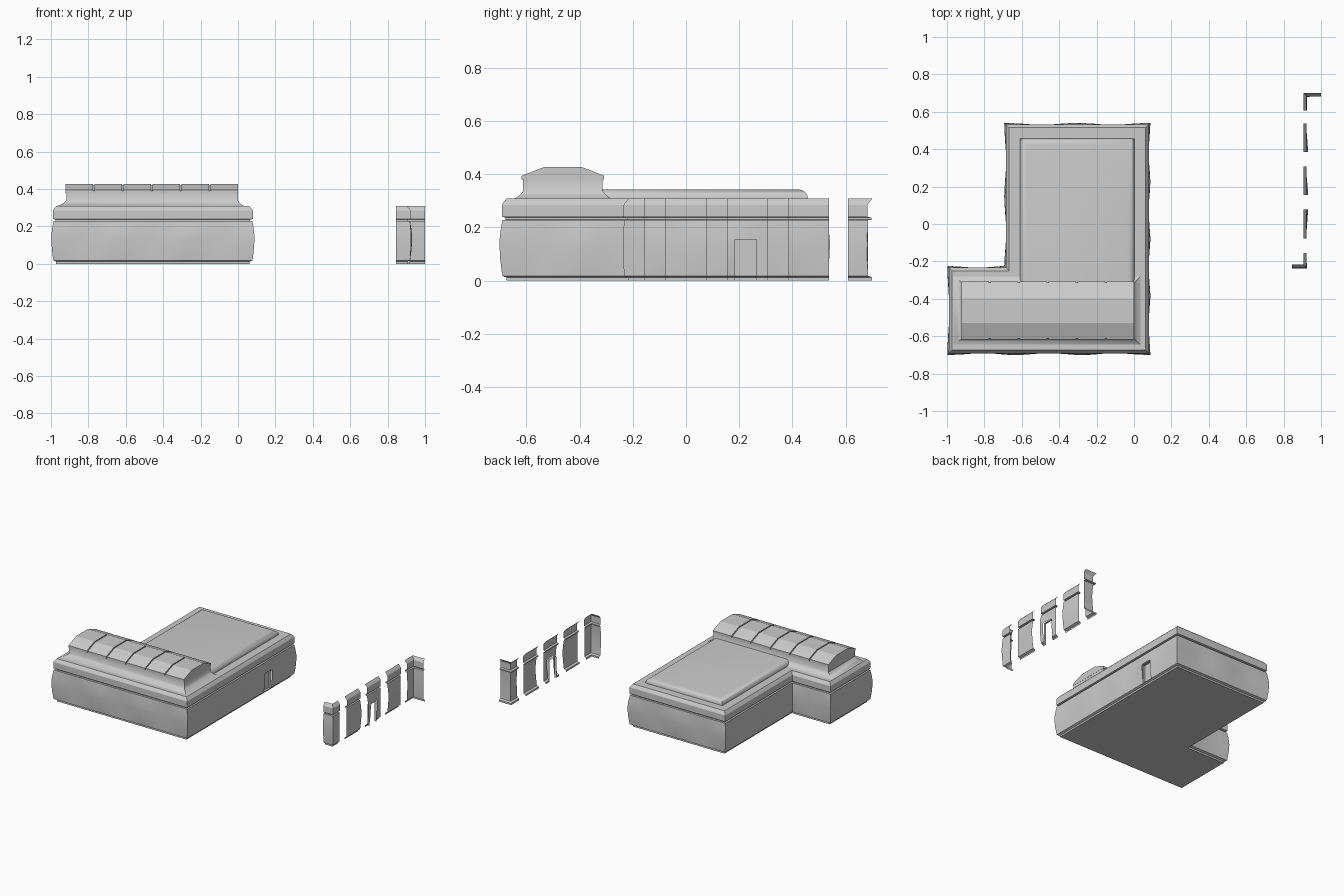
import bpy, bmesh, math
from mathutils import Vector

if "Cube" in bpy.data.objects:
    bpy.data.objects.remove(bpy.data.objects["Cube"])

DOOR_Y, DOOR_TOP = (0.185, 0.265), 0.155
# wall cross-section: (outward offset, height, share of wavy bulge)
WALL = [(-0.015, 0, 0), (-0.015, 0.012, 0), (0, 0.018, 0), (0, 0.03, 0.2),
        (0, 0.08, 0.75), (0, 0.13, 1), (0, 0.155, 0.95), (0, 0.19, 0.6),
        (0, 0.228, 0), (-0.012, 0.229, 0), (-0.012, 0.237, 0), (0.002, 0.24, 0),
        (0.002, 0.285, 0), (-0.003, 0.293, 0), (-0.015, 0.308, 0)]


def finish(name, bm, angle=25):
    me = bpy.data.meshes.new(name)
    bm.to_mesh(me)
    bm.free()
    ob = bpy.data.objects.new(name, me)
    bpy.context.collection.objects.link(ob)
    bpy.ops.object.select_all(action='DESELECT')
    ob.select_set(True)
    bpy.context.view_layer.objects.active = ob
    bpy.ops.object.shade_smooth_by_angle(angle=math.radians(angle))
    return ob


def right(d):
    return Vector((d.y, -d.x))


def wall(name, path, closed=False, door=False, phase=0.0):
    """Sweep WALL along a mitred path; outward is to the right of travel."""
    pts = [Vector(p) for p in path]
    n = len(pts)
    segs = n if closed else n - 1
    dirs = [(pts[(i + 1) % n] - pts[i]).normalized() for i in range(segs)]
    stations = []
    for i in range(segs):
        a, b = pts[i], pts[(i + 1) % n]
        length = (b - a).length
        k = max(1, round(length / 0.0765))
        ts = {j / k for j in range(k)}
        if door and dirs[i].y > 0.9:
            ts |= {(y - a.y) / length for y in DOOR_Y}
        if not closed and i == segs - 1:
            ts.add(1.0)
        period = length / max(1, round(length / 0.306)) if closed else 0.306
        for t in sorted(ts):
            nor = right(dirs[i])
            if t == 0 and (closed or i > 0):
                other = right(dirs[i - 1])
                nor = (nor + other) / (1 + nor.dot(other))
            wave = 0.5 + 0.5 * math.cos(2 * math.pi * t * length / period + phase)
            stations.append((a.lerp(b, t), nor, wave))
    bm = bmesh.new()
    cols = []
    for p, nor, w in stations:
        col = []
        for o, z, share in WALL:
            q = p + nor * (o + 0.011 * share * w)
            col.append(bm.verts.new((q.x, q.y, z)))
        cols.append(col)
    m = len(cols)
    low = 0.018 if closed else 0
    for i in range(m if closed else m - 1):
        c, d = cols[i], cols[(i + 1) % m]
        mid = (stations[i][0] + stations[(i + 1) % m][0]) / 2
        nx = (stations[(i + 1) % m][0] - stations[i][0]).y
        for j in range(len(WALL) - 1):
            zm = (WALL[j][1] + WALL[j + 1][1]) / 2
            if door and nx > 0 and DOOR_Y[0] < mid.y < DOOR_Y[1] and low < zm < DOOR_TOP:
                continue
            bm.faces.new((c[j], d[j], d[j + 1], c[j + 1]))
    if closed:  # floor and roof
        bm.faces.new([c[0] for c in reversed(cols)])
        bm.faces.new([c[-1] for c in cols])
    if door:  # jambs, lintel and, in the building, the recessed door leaf
        x1 = max(p.x for p, _, _ in stations)
        x0 = x1 - 0.015
        y0, y1 = DOOR_Y

        def quad(*co):
            bm.faces.new([bm.verts.new(v) for v in co])
        quad((x0, y0, low), (x1, y0, low), (x1, y0, DOOR_TOP), (x0, y0, DOOR_TOP))
        quad((x0, y1, low), (x0, y1, DOOR_TOP), (x1, y1, DOOR_TOP), (x1, y1, low))
        quad((x0, y0, DOOR_TOP), (x1, y0, DOOR_TOP), (x1, y1, DOOR_TOP), (x0, y1, DOOR_TOP))
        if closed:
            quad((x0, y0, low), (x0, y1, low), (x0, y1, DOOR_TOP), (x0, y0, DOOR_TOP))
            quad((x0, y0, low), (x1, y0, low), (x1, y1, low), (x0, y1, low))
    return finish(name, bm, 8)


def loft_rects(name, rects, angle=25):
    """Stack of rectangles (x0, x1, y0, y1, z) joined by walls and a top."""
    bm = bmesh.new()
    rings = [[bm.verts.new(v) for v in ((a, c, z), (b, c, z), (b, d, z), (a, d, z))]
             for a, b, c, d, z in rects]
    for r, s in zip(rings, rings[1:]):
        for i in range(4):
            j = (i + 1) % 4
            bm.faces.new((r[i], r[j], s[j], s[i]))
    bm.faces.new(rings[-1])
    return finish(name, bm, angle)


def prism(name, profile, x0, x1):
    """Extrude a (y, z) profile along x."""
    bm = bmesh.new()
    a = [bm.verts.new((x0, y, z)) for y, z in profile]
    b = [bm.verts.new((x1, y, z)) for y, z in profile]
    bm.faces.new(a)
    bm.faces.new(b[::-1])
    for i in range(len(a)):
        j = (i + 1) % len(a)
        bm.faces.new((a[i], b[i], b[j], a[j]))
    bmesh.ops.recalc_face_normals(bm, faces=bm.faces)
    return finish(name, bm, 10)


# L-shaped building
wall("building", [(-0.987, -0.69), (0.077, -0.69), (0.077, 0.53), (-0.683, 0.53),
                  (-0.683, -0.235), (-0.987, -0.235)], closed=True, door=True)

# Low roof pad with rounded rim
R = 0.035
pad = [(-0.61, 0.003, -0.34, 0.458, 0.30)]
for k in range(6):
    a = k / 5 * math.pi / 2
    i = R * (1 - math.cos(a))
    pad.append((-0.61 + i, 0.003 - i, -0.34, 0.458 - i, 0.308 + R * math.sin(a)))
loft_rects("roof_pad", pad, 40)

# Flared curb and upright walls under the skylight
curb = []
for grow, z in ((1, 0.308), (0.55, 0.317), (0.2, 0.328), (0, 0.338), (0, 0.385)):
    curb.append((-0.918 - 0.05 * grow, 0 + 0.035 * grow,
                 -0.612 - 0.033 * grow, -0.313 + 0.033 * grow, z))
loft_rects("skylight_curb", curb, 40)


# Skylight: inner core plus six glazed bays
def vault(inset):
    half = [(-0.155 + inset, 0.38), (-0.155 + inset, 0.394 - inset / 2),
            (-0.11, 0.412 - inset), (-0.068, 0.428 - inset)]
    return [(-0.4625 + y, z) for y, z in half] + [(-0.4625 - y, z) for y, z in reversed(half)]


prism("skylight_core", vault(0.008), -0.915, -0.003)
for k in range(6):
    x = -0.925 + k * 0.155
    prism(f"skylight_bay_{k + 1}", vault(0), x + 0.004, x + 0.151)

# Detached wall modules
X = 0.92
wall("module_outer_corner", [(0.845, -0.232), (X, -0.232), (X, -0.155)], phase=math.pi / 2)
wall("module_plain_1", [(X, -0.077), (X, 0.077)], phase=math.pi)
wall("module_plain_2", [(X, 0.385), (X, 0.538)])
wall("module_doorway", [(X, 0.155), (X, 0.308)], door=True)
wall("module_inner_corner", [(X, 0.608), (X, 0.685), (1.0, 0.685)], phase=math.pi / 2)
